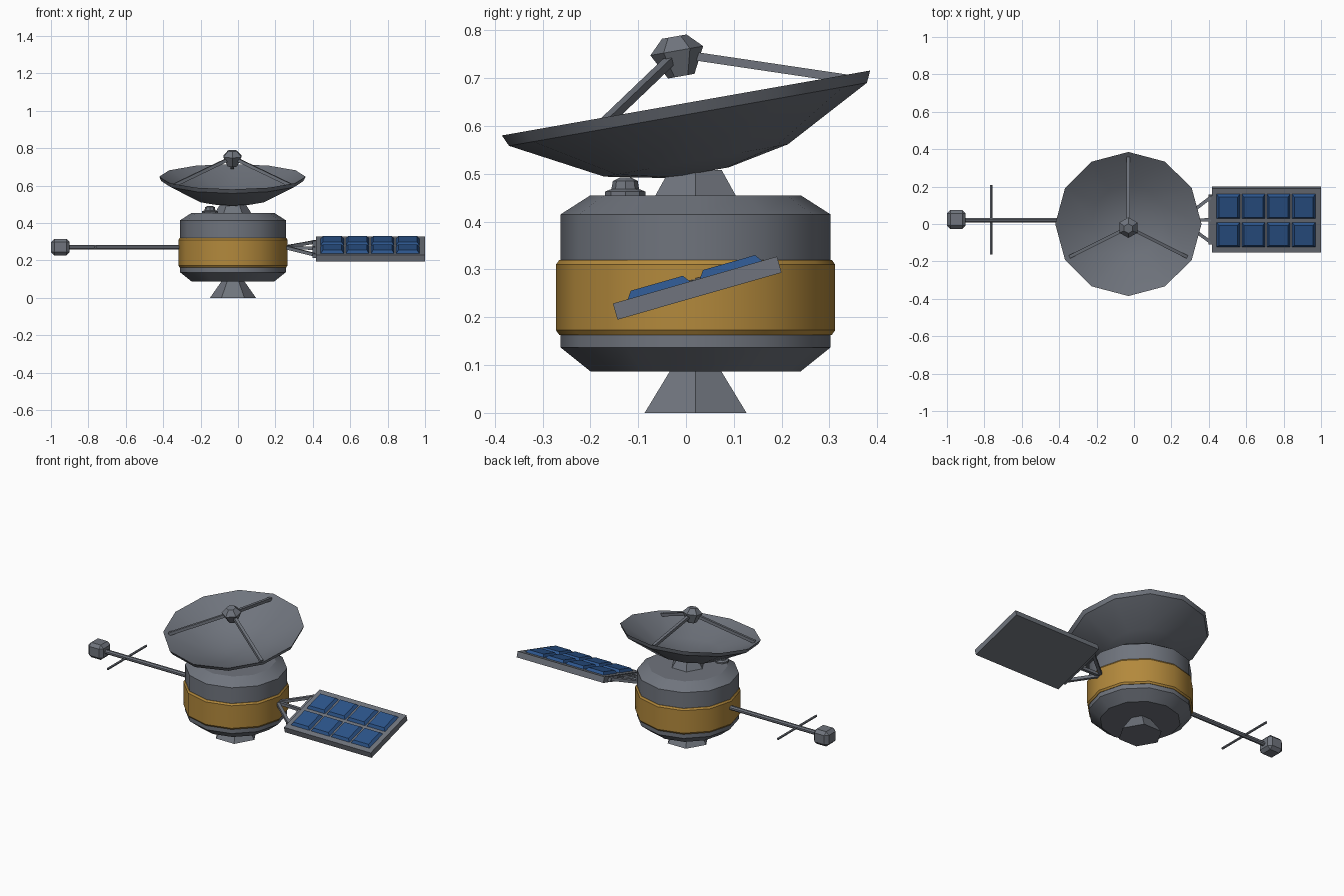
import bpy, bmesh, math
from mathutils import Vector, Matrix

if "Cube" in bpy.data.objects:
    bpy.data.objects.remove(bpy.data.objects["Cube"])


def material(name, rgb):
    m = bpy.data.materials.new(name)
    m.diffuse_color = (*rgb, 1)
    m.use_nodes = True
    m.node_tree.nodes["Principled BSDF"].inputs["Base Color"].default_value = m.diffuse_color
    return m


GREY = material("grey metal", (0.16, 0.175, 0.205))
GOLD = material("gold foil", (0.45, 0.25, 0.045))
BLUE = material("solar blue", (0.025, 0.09, 0.26))

CX, CY, MID = -0.027, 0.02, 0.271   # body axis and boom height


def finish(name, bm, mat, matrix=None, smooth=False):
    bmesh.ops.recalc_face_normals(bm, faces=bm.faces)
    me = bpy.data.meshes.new(name)
    bm.to_mesh(me)
    bm.free()
    me.materials.append(mat)
    ob = bpy.data.objects.new(name, me)
    bpy.context.collection.objects.link(ob)
    if matrix:
        ob.matrix_world = matrix
    if smooth:
        bpy.ops.object.select_all(action='DESELECT')
        ob.select_set(True)
        bpy.context.view_layer.objects.active = ob
        bpy.ops.object.shade_smooth_by_angle(angle=math.radians(33))
    return ob


def lathe(name, profile, sides, mat, matrix, smooth=False, caps=True, turn=0.0):
    """Spin (radius, height) points around z."""
    bm = bmesh.new()
    rings = []
    for r, z in profile:
        angles = [turn + math.tau * i / sides for i in range(sides)]
        rings.append([bm.verts.new((r * math.cos(a), r * math.sin(a), z)) for a in angles])
    for a, b in zip(rings, rings[1:]):
        for i in range(sides):
            j = (i + 1) % sides
            bm.faces.new((a[i], a[j], b[j], b[i]))
    if caps:
        bm.faces.new(rings[0])
        bm.faces.new(rings[-1])
    return finish(name, bm, mat, matrix, smooth)


def box(name, centre, size, mat, frame=None, bevel=0.0):
    bm = bmesh.new()
    bmesh.ops.create_cube(bm, size=1)
    bmesh.ops.scale(bm, vec=size, verts=bm.verts)
    if bevel:
        bmesh.ops.bevel(bm, geom=bm.edges[:], offset=bevel, segments=1, affect='EDGES')
    bmesh.ops.translate(bm, vec=centre, verts=bm.verts)
    return finish(name, bm, mat, frame)


def rod(name, a, b, radius, sides=4):
    """Straight bar between two points."""
    a, b = Vector(a), Vector(b)
    d = b - a
    m = Matrix.Translation(a) @ d.to_track_quat('Z', 'Y').to_matrix().to_4x4()
    return lathe(name, [(radius, 0), (radius, d.length)], sides, GREY, m, turn=math.pi / sides)


axis = Matrix.Translation((CX, CY, 0))

# Body, foil band, engine nozzle and dish stand
lathe("body", [(0.22, 0.087), (0.2825, 0.137), (0.2825, 0.415), (0.22, 0.455)],
      12, GREY, axis, True)
lathe("foil_band", [(0.28, 0.163), (0.285, 0.163), (0.292, 0.173), (0.292, 0.31),
                    (0.285, 0.32), (0.28, 0.32)], 12, GOLD, axis, True, caps=False)
lathe("nozzle", [(0.123, 0), (0.06, 0.09)], 6, GREY, axis)
lathe("dish_stand", [(0.098, 0.453), (0.063, 0.508)], 6, GREY, axis)

# Small sensor on the top deck
lathe("deck_sensor", [(0.042, 0.453), (0.042, 0.463), (0.029, 0.468), (0.026, 0.485), (0.012, 0.492)],
      8, GREY, Matrix.Translation((-0.15, -0.127, 0)))

# Dish, tilted towards the front
dish = Matrix.Translation((-0.03, 0, 0.648)) @ Matrix.Rotation(math.radians(10), 4, 'X')
lathe("dish", [(0.065, -0.148), (0.195, -0.122), (0.38, -0.024), (0.391, 0),
               (0.195, -0.098), (0.065, -0.124)], 12, GREY, dish, True)

# Feed head and its three struts
lathe("feed_head", [(0.028, 0.057), (0.056, 0.111), (0.026, 0.141)], 6, GREY, dish,
      turn=math.pi / 6)
for k in range(3):
    a = math.radians(90 + 120 * k)
    rod("feed_strut", dish @ Vector((0, 0, 0.105)),
        dish @ Vector((0.36 * math.cos(a), 0.36 * math.sin(a), -0.015)), 0.0125)

# Instrument boom on the left
rod("boom", (-0.92, CY, MID), (-0.29, CY, MID), 0.0135, 8)
rod("boom_crossbar", (-0.763, -0.163, MID), (-0.763, 0.208, MID), 0.007, 6)
box("boom_instrument", (-0.95, 0.024, MID), (0.1, 0.1, 0.09), GREY, bevel=0.018)

# Solar panel on the right, tilted about x
panel = Matrix.Translation((0, 0.0235, 0.261)) @ Matrix.Rotation(math.radians(16), 4, 'X')
box("panel_frame", (0.708, 0, 0), (0.584, 0.357, 0.035), GREY, panel)
for i in range(4):
    for side in (-1, 1):
        # Raised cell with sloping sides
        cell = panel @ Matrix.Translation((0.504 + 0.1345 * i, side * 0.0785, 0.0165))
        bm = bmesh.new()
        bmesh.ops.create_cube(bm, size=1)
        for v in bm.verts:
            inset = 0.012 if v.co.z > 0 else 0
            v.co = (math.copysign(0.0625 - inset, v.co.x),
                    math.copysign(0.0685 - inset, v.co.y), 0.0165 if v.co.z > 0 else 0)
        finish("solar_cell", bm, BLUE, cell)

# Panel mount: edge bar and three struts meeting at the body
box("mount_bar", (0.409, 0, 0), (0.02, 0.27, 0.024), GREY, panel)
for v in (-0.125, 0, 0.125):
    rod("mount_strut", (0.25, CY, MID), panel @ Vector((0.41, v, 0.004)), 0.0125)
